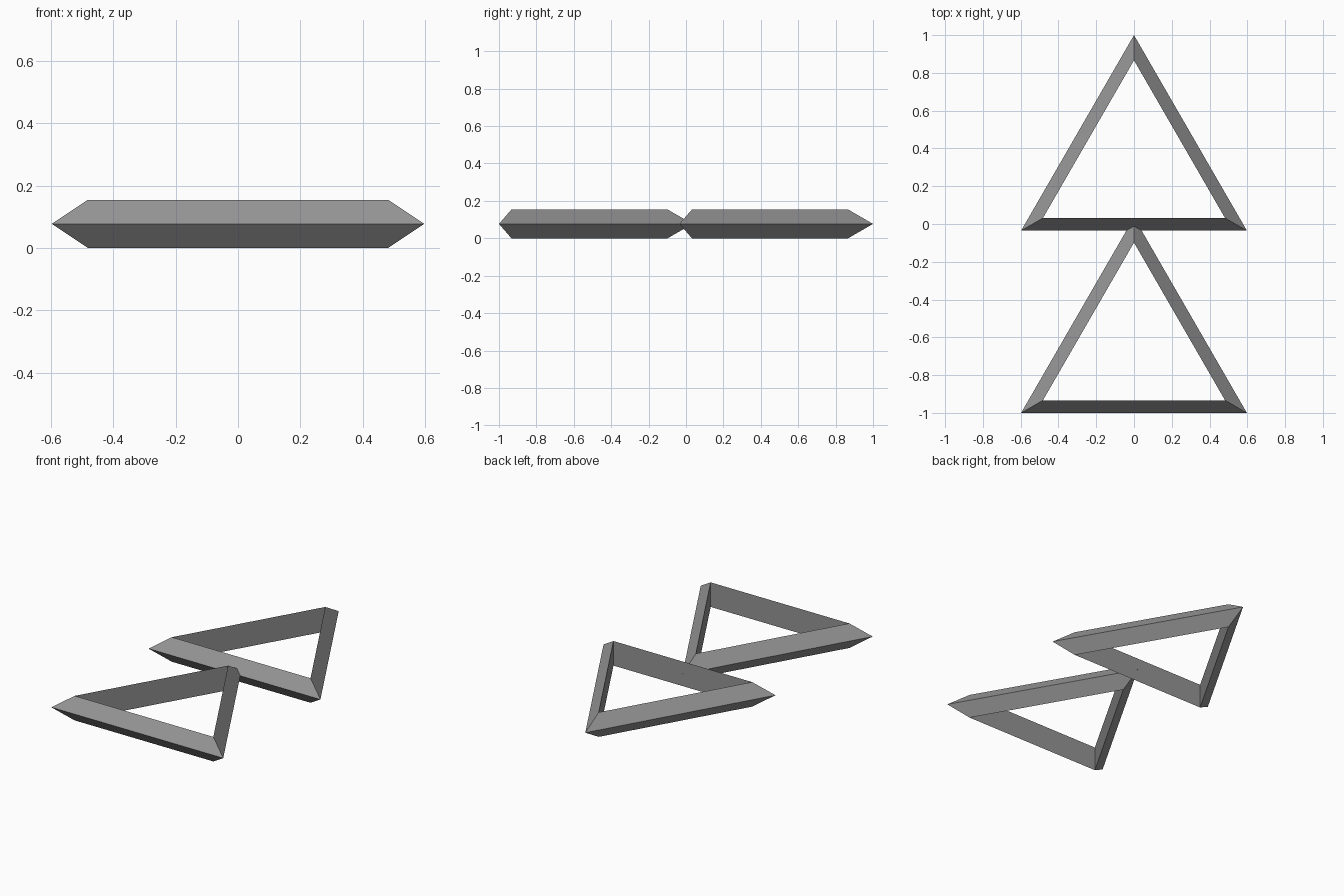
import bpy
import math

if "Cube" in bpy.data.objects:
    bpy.data.objects.remove(bpy.data.objects["Cube"], do_unlink=True)

# Plain grey for both frames
grey = bpy.data.materials.new("grey")
grey.use_nodes = True
colour = (0.3, 0.3, 0.3, 1)
grey.diffuse_color = colour
grey.node_tree.nodes["Principled BSDF"].inputs["Base Color"].default_value = colour

MAJOR = 0.601
MINOR = 0.089
OUTER = MAJOR + MINOR
HEIGHT = MINOR * math.sqrt(3)


def triangle_frame(name, y):
    """Three-sided ring with a three-sided section, pointing to the back."""
    bpy.ops.mesh.primitive_torus_add(
        major_segments=3, minor_segments=3,
        major_radius=MAJOR, minor_radius=MINOR,
        location=(0, y, HEIGHT / 2), rotation=(0, 0, math.pi / 2))
    frame = bpy.context.object
    frame.name = name
    frame.data.materials.append(grey)
    bpy.ops.object.shade_flat()


# The tip of the front frame pierces the base bar of the back frame
triangle_frame("back_triangle_frame", 1 - OUTER)
triangle_frame("front_triangle_frame", -1 + OUTER / 2)
